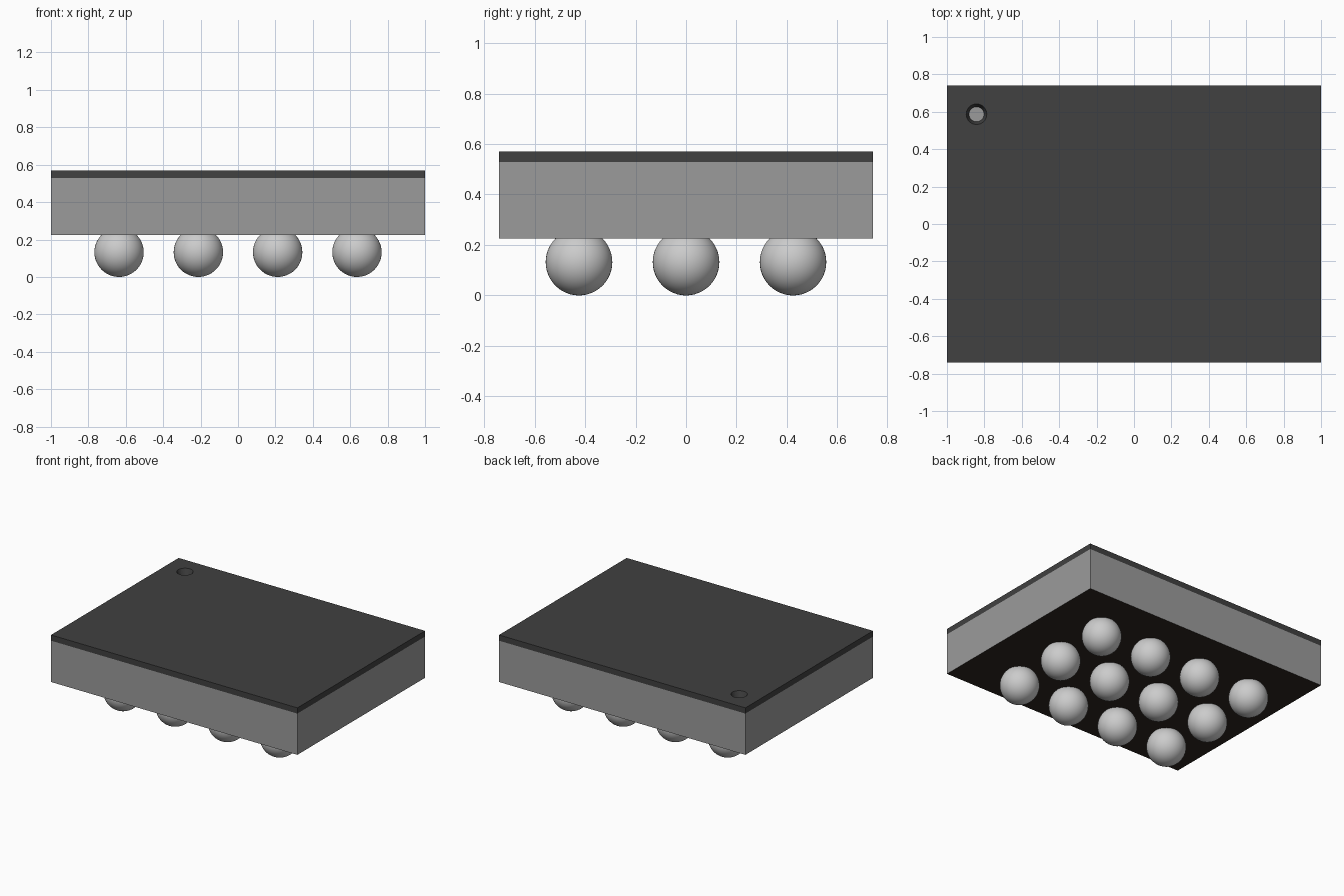
import bpy
from mathutils import Vector

default = bpy.data.objects.get("Cube")
if default:
    bpy.data.objects.remove(default, do_unlink=True)


def material(name, r, g, b):
    m = bpy.data.materials.new(name)
    m.use_nodes = True
    m.diffuse_color = (r, g, b, 1)
    m.node_tree.nodes["Principled BSDF"].inputs["Base Color"].default_value = (r, g, b, 1)
    return m


GREY = material("body grey", 0.33, 0.33, 0.33)
DARK = material("lid charcoal", 0.052, 0.052, 0.052)
BROWN = material("underside brown", 0.027, 0.019, 0.014)
SILVER = material("ball silver", 0.6, 0.6, 0.6)

WIDTH, DEPTH = 2.0, 1.48
BASE_Z, LID_Z, TOP_Z = 0.225, 0.528, 0.57
BALL_R = 0.132
PITCH = 0.424


def slab(name, z0, z1, mat):
    bpy.ops.mesh.primitive_cube_add(size=1, location=(0, 0, (z0 + z1) / 2))
    ob = bpy.context.object
    ob.name = name
    ob.scale = (WIDTH, DEPTH, z1 - z0)
    bpy.ops.object.transform_apply(location=True, rotation=False, scale=True)
    ob.data.materials.append(mat)
    return ob


# Package body with a dark underside
body = slab("package_body", BASE_Z, LID_Z, GREY)
body.data.materials.append(BROWN)
for face in body.data.polygons:
    if face.normal.z < -0.9:
        face.material_index = 1

# Lid with a tapered corner marker hole that exposes the body
lid = slab("lid", LID_Z, TOP_Z, DARK)
margin = 0.01
slope = (0.055 - 0.04) / (TOP_Z - LID_Z)
bpy.ops.mesh.primitive_cone_add(
    vertices=32,
    radius1=0.04 - slope * margin,
    radius2=0.055 + slope * margin,
    depth=TOP_Z - LID_Z + 2 * margin,
    location=Vector((-0.842, 0.587, (LID_Z + TOP_Z) / 2)))
cutter = bpy.context.object
cutter.name = "marker_cutter"
cutter.hide_render = True
cutter.data.materials.append(DARK)
cut = lid.modifiers.new("marker hole", 'BOOLEAN')
cut.operation = 'DIFFERENCE'
cut.solver = 'EXACT'
cut.object = cutter
bpy.context.view_layer.objects.active = lid
bpy.ops.object.modifier_apply(modifier=cut.name)
bpy.data.objects.remove(cutter, do_unlink=True)

# Grid of solder balls, four by three
for col in range(4):
    for row in range(3):
        bpy.ops.mesh.primitive_uv_sphere_add(
            segments=48, ring_count=24, radius=BALL_R,
            location=((col - 1.5) * PITCH, (row - 1) * PITCH, BALL_R))
        ball = bpy.context.object
        ball.name = f"solder_ball_{col + 1}_{row + 1}"
        ball.data.materials.append(SILVER)
        bpy.ops.object.shade_smooth()
